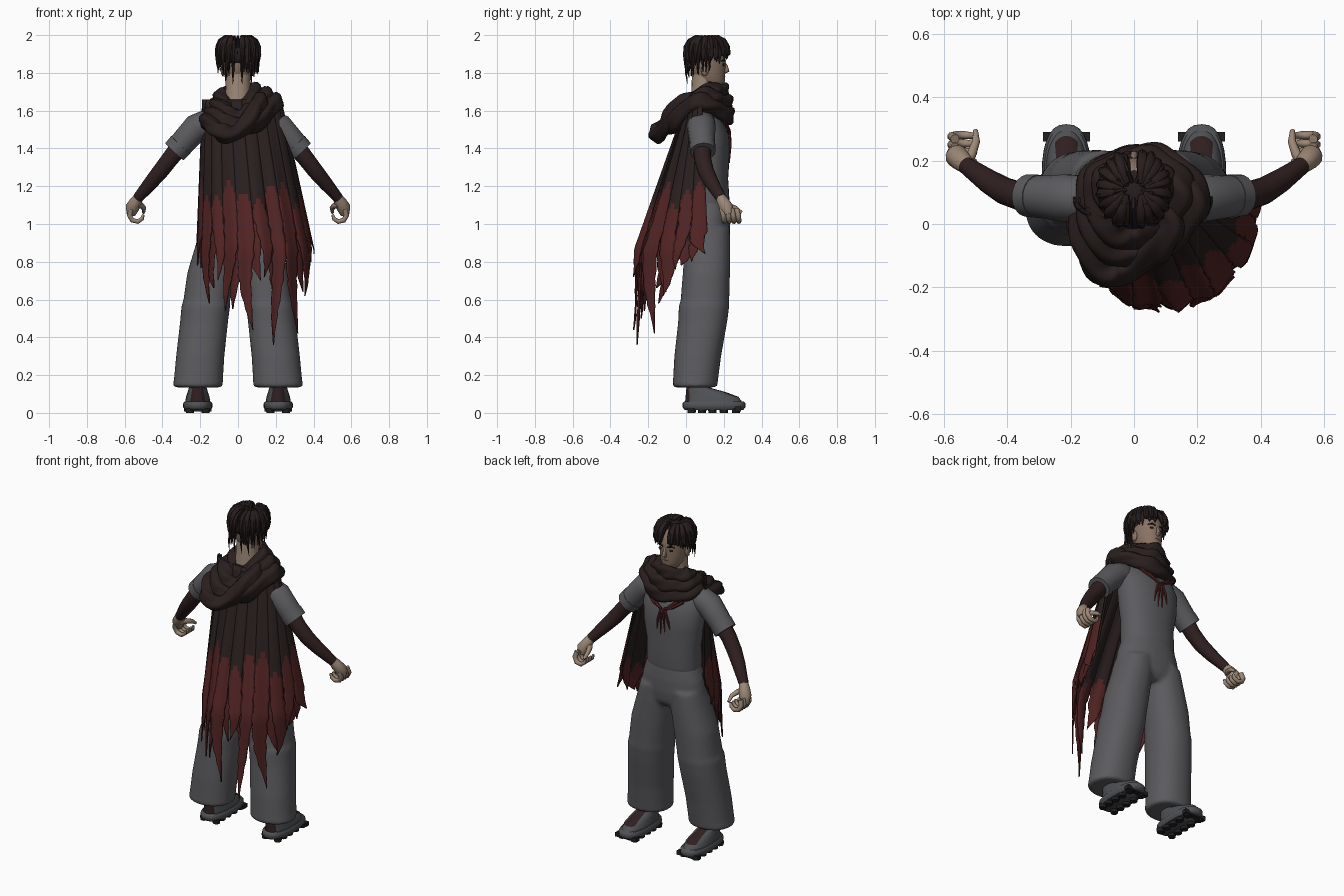
import bpy, bmesh, math, random
from mathutils import Vector, Matrix

random.seed(4)
if "Cube" in bpy.data.objects:
    bpy.data.objects.remove(bpy.data.objects["Cube"])


def material(name, r, g, b):
    m = bpy.data.materials.new(name)
    m.use_nodes = True
    m.diffuse_color = (r, g, b, 1)
    m.node_tree.nodes["Principled BSDF"].inputs["Base Color"].default_value = (r, g, b, 1)
    return m


GREY = material("grey cloth", .105, .105, .115)
SHOE = material("shoe grey", .08, .083, .09)
BLACK = material("sole black", .015, .015, .017)
BROWN = material("dark brown cloth", .022, .0135, .013)
RED = material("dark red cloth", .085, .017, .017)
ARM = material("undersleeve maroon", .029, .014, .014)
HAIR = material("hair", .02, .012, .012)
SKIN = material("skin", .33, .245, .18)
FACE = material("face skin", .25, .17, .125)
LIP = material("lip", .16, .085, .065)


def finish(bm, name, mats, angle=50):
    bmesh.ops.recalc_face_normals(bm, faces=bm.faces)
    me = bpy.data.meshes.new(name)
    bm.to_mesh(me)
    bm.free()
    for m in mats:
        me.materials.append(m)
    for p in me.polygons:
        p.use_smooth = True
    me.set_sharp_from_angle(angle=math.radians(angle))
    ob = bpy.data.objects.new(name, me)
    bpy.context.scene.collection.objects.link(ob)
    return ob


def skin_rings(bm, rings, closed=False):
    n = len(rings[0])
    for a, b in list(zip(rings, rings[1:])) + ([(rings[-1], rings[0])] if closed else []):
        for i in range(n):
            bm.faces.new((a[i], a[(i + 1) % n], b[(i + 1) % n], b[i]))
    if not closed:
        bm.faces.new(rings[0])
        bm.faces.new(rings[-1])


def add_loft(bm, rows, n=28, power=1.0):
    """Stack of level ellipses: (x, y, z, half width, half depth)."""
    rings = []
    for x, y, z, rx, ry in rows:
        ring = []
        for i in range(n):
            c, s = math.cos(math.tau * i / n), math.sin(math.tau * i / n)
            ring.append(bm.verts.new((x + rx * math.copysign(abs(c) ** power, c),
                                      y + ry * math.copysign(abs(s) ** power, s), z)))
        rings.append(ring)
    skin_rings(bm, rings)


def loft(name, rows, mat, n=28, power=1.0):
    bm = bmesh.new()
    add_loft(bm, rows, n, power)
    return finish(bm, name, [mat])


def add_tube(bm, pts, radii, n=8, closed=False, wrinkle=0):
    pts = [Vector(p) for p in pts]
    k, rings, side = len(pts), [], Vector((.31, .83, .46))
    for j, p in enumerate(pts):
        nxt = pts[(j + 1) % k] if closed else pts[min(j + 1, k - 1)]
        prv = pts[j - 1] if closed else pts[max(j - 1, 0)]
        t = (nxt - prv).normalized()
        if closed:
            side = Vector((0, 0, 1))
        side = (side - t * side.dot(t)).normalized()
        up, a, ring = t.cross(side), math.tau * j / k, []
        for i in range(n):
            f = math.tau * i / n
            r = radii[j] * (1 + wrinkle * math.sin(4 * f + 3 * a)
                            + wrinkle * math.sin(9 * a + 2 * f) * .6)
            ring.append(bm.verts.new(p + side * r * math.cos(f) + up * r * math.sin(f)))
        rings.append(ring)
    skin_rings(bm, rings, closed)


def tube(name, pts, radii, mat, n=16, **kw):
    bm = bmesh.new()
    add_tube(bm, pts, radii, n, **kw)
    return finish(bm, name, [mat])


def ball(name, loc, size, mat):
    bm = bmesh.new()
    bmesh.ops.create_uvsphere(bm, u_segments=16, v_segments=10, radius=1)
    bmesh.ops.transform(bm, matrix=Matrix.LocRotScale(Vector(loc), None, Vector(size)), verts=bm.verts)
    return finish(bm, name, [mat])


# Shirt, and trousers fused from seat and legs
loft("shirt", [(0, .115, 1.105, .166, .11), (0, .115, 1.13, .168, .115), (0, .115, 1.24, .168, .108),
               (0, .118, 1.36, .188, .113), (0, .115, 1.47, .195, .112), (0, .1, 1.55, .18, .095),
               (0, .085, 1.61, .13, .07), (0, .08, 1.65, .07, .055)], GREY, 32, .9)
bm = bmesh.new()
add_loft(bm, [(0, .12, .86, .12, .08), (0, .115, .9, .195, .112), (0, .115, .96, .207, .119),
              (0, .115, 1.04, .192, .118), (0, .115, 1.125, .162, .109)], 32, .9)
for sx in (1, -1):
    add_loft(bm, [(sx * x, y, z, rx, ry) for x, y, z, rx, ry in (
        (.212, .048, .135, .128, .115), (.212, .048, .15, .133, .12), (.21, .05, .17, .13, .119),
        (.2, .062, .3, .128, .124), (.18, .088, .48, .127, .13), (.17, .096, .57, .129, .134),
        (.166, .1, .59, .124, .129), (.145, .108, .74, .124, .125), (.115, .113, .88, .112, .121),
        (.1, .115, .98, .1, .117))], 32, .9)
trousers = finish(bm, "trousers", [GREY])
fuse = trousers.modifiers.new("fuse", "REMESH")
fuse.mode, fuse.voxel_size, fuse.use_smooth_shade = "VOXEL", .011, True
trousers.modifiers.new("soften", "SMOOTH").iterations = 8

# Limbs, built for both sides
for sx, side in ((1, "left"), (-1, "right")):
    def flip(pts):
        return [(sx * p[0], *p[1:]) for p in pts]
    tube(side + "_short_sleeve", flip([(.1, .082, 1.525), (.16, .08, 1.535), (.22, .082, 1.51),
         (.28, .085, 1.445), (.332, .09, 1.387)]), [.06, .074, .075, .068, .064], GREY, 20)
    tube(side + "_sleeve_cuff", flip([(.302, .087, 1.42), (.336, .09, 1.383)]), [.069, .067], GREY, 20)
    tube(side + "_undersleeve", flip([(.3, .085, 1.42), (.36, .088, 1.345), (.41, .105, 1.28),
         (.46, .135, 1.22), (.53, .185, 1.137)]), [.05, .045, .043, .038, .028], ARM)
    # Hand with curled fingers
    tube(side + "_palm", flip([(.52, .178, 1.15), (.54, .195, 1.12), (.56, .215, 1.085),
         (.567, .225, 1.05)]), [.024, .032, .037, .024], SKIN, 12)
    bm = bmesh.new()
    for f in range(4):
        y = .19 + .026 * f
        add_tube(bm, flip([(.565, y, 1.08), (.575, y + .008, 1.047), (.56, y + .012, 1.02),
                 (.53, y + .012, 1.013), (.508, y + .01, 1.028), (.501, y + .008, 1.05)]),
                 [.015, .0145, .014, .013, .011, .007], 8)
    add_tube(bm, flip([(.535, .19, 1.1), (.512, .22, 1.098), (.498, .26, 1.085), (.5, .295, 1.06)]),
             [.018, .016, .013, .008], 8)
    finish(bm, side + "_fingers", [SKIN])
    # Shoe with dark heel and tongue panels
    x = sx * .213
    loft(side + "_shoe_sole", [(x, .148, .016, .068, .155), (x, .148, .03, .078, .167),
         (x, .148, .05, .077, .167), (x, .148, .06, .07, .158)], SHOE, 28, .8)
    upper = loft(side + "_shoe_upper", [(x, .147, .055, .067, .152), (x, .138, .085, .062, .14),
         (x, .105, .11, .054, .105), (x, .07, .13, .048, .068), (x, .055, .15, .045, .055)], SHOE, 32, .9)
    upper.data.materials.append(ARM)
    for p in upper.data.polygons:
        heel = p.normal.y < -.6
        tongue = abs(p.center.x - x) < .032 and p.center.y > .1 and p.center.z > .09
        p.material_index = int(heel or tongue)
    loft(side + "_sock", [(x, .055, .1, .04, .05), (x, .055, .3, .04, .045)], ARM, 16)
    bm = bmesh.new()
    for j, y in enumerate((.03, .085, .14, .2, .265)):
        for dx in (-.042, .042):
            bmesh.ops.create_cone(bm, cap_ends=True, segments=12, radius1=.021, radius2=.024, depth=.024,
                                  matrix=Matrix.Translation((x + dx, y, .012)))
    bmesh.ops.create_cube(bm, size=1, matrix=Matrix.LocRotScale(
        Vector((x, .275, .02)), None, Vector((.148, .03, .025))))
    finish(bm, side + "_shoe_treads", [BLACK], 30)
    bm = bmesh.new()
    for j in range(5):
        y, z = .13 + .024 * j, .13 - .011 * j
        add_tube(bm, [(x - .045, y, z - .026), (x - .018, y, z - .002), (x + .018, y, z - .002),
                      (x + .045, y, z - .026)], [.007] * 4, 6)
    finish(bm, side + "_laces", [BLACK])

# Head and face
loft("neck", [(0, .075, 1.58, .075, .06), (0, .088, 1.66, .067, .062), (0, .1, 1.8, .064, .068)], SKIN, 20)
loft("head", [(0, .15, 1.715, .02, .03), (0, .142, 1.725, .045, .058), (0, .128, 1.76, .066, .078),
              (0, .118, 1.8, .075, .09), (0, .113, 1.85, .081, .097), (0, .11, 1.9, .082, .097),
              (0, .107, 1.945, .062, .075), (0, .105, 1.965, .03, .04)], FACE, 28)
tube("nose", [(0, .2, 1.86), (0, .213, 1.835), (0, .217, 1.813), (0, .2, 1.803)],
     [.006, .009, .014, .01], FACE, 10)
ball("upper_lip", (0, .199, 1.779), (.024, .009, .006), LIP)
ball("lower_lip", (0, .196, 1.769), (.02, .009, .006), LIP)
for sx, side in ((1, "left"), (-1, "right")):
    ball(side + "_ear", (sx * .08, .1, 1.815), (.012, .02, .032), FACE)
    ball(side + "_eye", (sx * .034, .199, 1.843), (.016, .006, .007), BLACK)
    tube(side + "_brow", [(sx * .014, .207, 1.862), (sx * .034, .203, 1.869), (sx * .056, .188, 1.862)],
         [.005, .006, .003], HAIR, 6)

# Hair: scalp cap, radiating locks and loose arched locks
ball("scalp_hair", (0, .095, 1.9), (.092, .1, .08), HAIR)
bm = bmesh.new()
for layer, count in ((1.0, 34), (1.07, 18)):
    for i in range(count):
        a = math.tau * (i + .5 * (layer > 1)) / count + random.uniform(-.06, .06)
        front, part = math.sin(a), math.copysign(.022, math.cos(a))
        end = 1.825 + (.07 * front if front > 0 else .04 * front) + random.uniform(-.025, .02)
        reach = layer * random.uniform(.97, 1.03)
        pts = []
        for q in (.12, .45, .8, 1.15, 1.45):
            out, up = math.sin(q) ** .85, math.cos(q) ** .7
            pts.append((part + .086 * reach * out * math.cos(a), .11 + .107 * reach * out * front,
                        1.868 + .112 * up * (2 * layer - 1 if layer > 1 and q > .3 else 1)))
        pts.append((pts[-1][0] * 1.01, pts[-1][1], min(end + .03 * (layer > 1), pts[-1][2] - .005)))
        add_tube(bm, pts, [.008, .015, .018, .016, .011, .002], 7)
# thin flyaway strands and nape wisps
for i in range(9):
    a = math.tau * i / 9 + .5
    c, s = math.cos(a), math.sin(a)
    add_tube(bm, [(.02 * c, .11 + .02 * s, 1.965), (.06 * c, .11 + .06 * s, 1.993),
                  (.105 * c, .11 + .1 * s, 1.965), (.122 * c, .11 + .118 * s, 1.9)],
             [.009, .007, .006, .002], 6)
for x in (-.06, -.025, .02, .065):
    add_tube(bm, [(x, .01, 1.86), (x * 1.05, .0, 1.8), (x * 1.1, .008, 1.74)], [.009, .006, .001], 6)
finish(bm, "hair_locks", [HAIR])


# Scarf: wrinkled rings that rise at the front and sag behind, lower on one side
def scarf_ring(name, cx, rx, yf, yb, zf, zs, zb, r, tilt=0.0, skew=0.0):
    pts, radii, k = [], [], 60
    for j in range(k):
        a = math.tau * j / k
        s, c = math.sin(a), math.cos(a)
        z = zs + ((zf - zs) if s > 0 else (zb - zs)) * s * s + tilt * c
        y = (yf + yb) / 2 + (yf - yb) / 2 * s + skew * c * max(0, -s) * 2
        pts.append((cx + rx * c, y, z))
        radii.append(r * (1 + .12 * math.sin(5 * a + cx * 40)))
    return tube(name, pts, radii, BROWN, 20, closed=True, wrinkle=.12)


scarf_ring("scarf_collar", 0, .09, .185, .03, 1.705, 1.685, 1.595, .042, .015)
scarf_ring("scarf_middle_fold", .015, .128, .2, -.03, 1.635, 1.65, 1.56, .048, .02, .02)
scarf_ring("scarf_outer_fold", .025, .165, .208, -.085, 1.57, 1.615, 1.52, .047, .025, .025)
scarf_ring("scarf_hanging_loop", -.02, .14, .12, -.14, 1.6, 1.6, 1.48, .043, .05, .03)


# Cape: torn strips lying on one curved, folded surface
def cape_point(u, z, inset):
    a = u * 1.7
    t = 1.66 - z
    s = min(t, .8)
    depth = .07 + .34 * s + .05 * max(0, t - .8) + .016 * s * math.sin(u * 24) - inset
    rx = .21 + .13 * s - inset
    return (.02 + .09 * s + rx * math.sin(a), .075 - depth * math.cos(a), z)


def cape_layer(name, tips, notch, red_from, inset):
    bm = bmesh.new()
    count, cols, rows = len(tips), 6, 34
    w = 2 / count
    for s, tip in enumerate(tips):
        mid = -1 + w * (s + .5)
        cut = max(notch, tip + .2) + random.uniform(-.1, .05)
        grid = []
        for r in range(rows + 1):
            z = 1.66 + (tip - 1.66) * r / rows
            f = max(0, (cut - z) / (cut - tip))
            ragged = 1 + .13 * math.sin(r * 2.3 + s) * (f > 0)
            half = w / 2 * max(.03, 1 - f ** 1.9) * ragged
            sway = .07 * f * math.sin(s * 2.1 + f * 3)
            grid.append([bm.verts.new(cape_point(mid + sway + half * (2 * c / cols - 1), z, inset))
                         for c in range(cols + 1)])
        for r in range(rows):
            for c in range(cols):
                face = bm.faces.new((grid[r][c], grid[r][c + 1], grid[r + 1][c + 1], grid[r + 1][c]))
                edge = red_from + .06 * math.sin(s * 1.9) - .08 * abs(2 * (c + .5) / cols - 1)
                face.material_index = int(face.calc_center_median().z < edge)
    ob = finish(bm, name, [BROWN, RED])
    ob.modifiers.new("thickness", "SOLIDIFY").thickness = .006


cape_layer("cape_outer", [.88, .78, .58, .7, .54, .44, .72, .36, .42, .62, .76, .84], 1.05, 1.19, 0)
cape_layer("cape_inner", [.86, .76, .66, .8, .55, .7, .5, .78, .64, .78, .8], .98, 1.04, .015)

# Torn cords on the chest
bm = bmesh.new()
for x0, x1, z1 in ((-.12, -.01, 1.485), (.12, .01, 1.485), (-.09, 0, 1.465), (.09, 0, 1.465)):
    add_tube(bm, [(x0, .2, 1.545), ((x0 + x1) / 2, .224, 1.505), (x1, .232, z1)], [.01, .009, .007], 6)
for x in (-.05, -.015, .014, .04):
    add_tube(bm, [(x * .3, .231, 1.48), (x * .8, .234, 1.41), (x, .23, 1.31 + abs(x))],
             [.008, .007, .002], 6)
finish(bm, "chest_cords", [RED])
